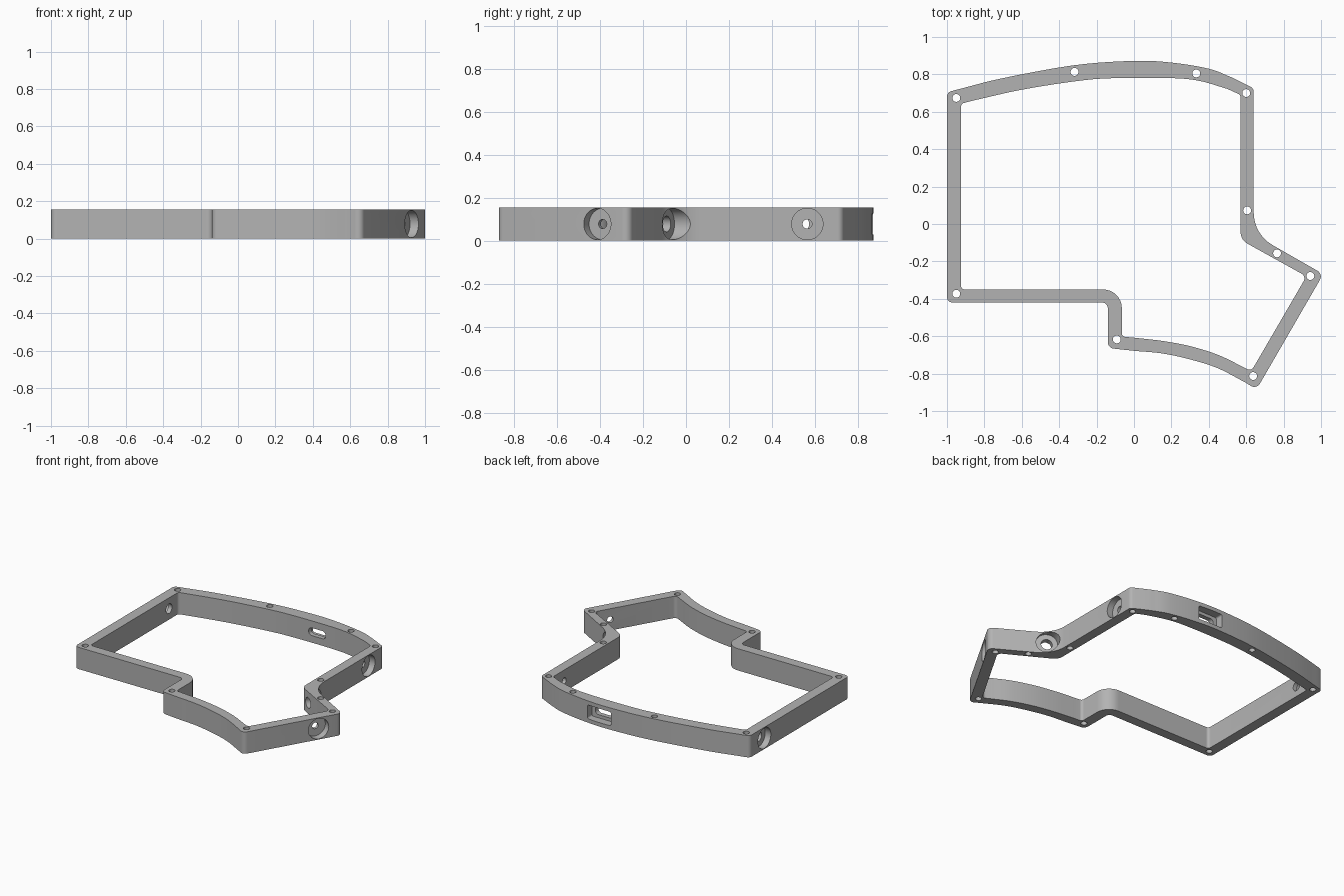
import bpy, bmesh, math
from mathutils import Vector, Matrix

cube = bpy.data.objects.get("Cube")
if cube:
    bpy.data.objects.remove(cube)

HEIGHT = 0.156
MID = HEIGHT / 2

grey = bpy.data.materials.new("frame_grey")
grey.use_nodes = True
colour = (0.45, 0.45, 0.45, 1)
grey.diffuse_color = colour
grey.node_tree.nodes["Principled BSDF"].inputs["Base Color"].default_value = colour


def spline(points, steps=8):
    """Smooth curve through the points."""
    p = [Vector(q) for q in points]
    p = [2 * p[0] - p[1]] + p + [2 * p[-1] - p[-2]]
    out = []
    for a, b, c, d in zip(p, p[1:], p[2:], p[3:]):
        for i in range(steps):
            t = i / steps
            out.append((2*b + (c-a)*t + (2*a-5*b+4*c-d)*t*t + (3*b-a-3*c+d)*t**3) / 2)
    return out + [p[-2]]


def rounded(corners, steps=8):
    """Closed outline; a third value on a corner is its fillet radius."""
    out = []
    n = len(corners)
    for i, c in enumerate(corners):
        p = Vector(c[:2])
        r = c[2] if len(c) > 2 else 0
        if not r:
            out.append(p)
            continue
        a = Vector(corners[i - 1][:2]) - p
        b = Vector(corners[(i + 1) % n][:2]) - p
        half = a.angle(b) / 2
        t = min(r / math.tan(half), 0.9 * a.length, 0.9 * b.length)
        r = t * math.tan(half)
        a.normalize()
        b.normalize()
        centre = p + (a + b).normalized() * (r / math.sin(half))
        start, end = p + a * t - centre, p + b * t - centre
        sweep = start.angle_signed(end)
        for k in range(steps + 1):
            out.append(centre + Matrix.Rotation(-sweep * k / steps, 2) @ start)
    return out


def make(name, bm):
    bmesh.ops.recalc_face_normals(bm, faces=bm.faces)
    mesh = bpy.data.meshes.new(name)
    bm.to_mesh(mesh)
    bm.free()
    mesh.materials.append(grey)
    obj = bpy.data.objects.new(name, mesh)
    bpy.context.collection.objects.link(obj)
    return obj


def prism(name, outline, low, high, matrix=Matrix()):
    bm = bmesh.new()
    base = bm.faces.new([bm.verts.new((p[0], p[1], low)) for p in outline])
    top = bmesh.ops.extrude_face_region(bm, geom=[base])["geom"]
    verts = [v for v in top if isinstance(v, bmesh.types.BMVert)]
    bmesh.ops.translate(bm, verts=verts, vec=(0, 0, high - low))
    bmesh.ops.transform(bm, matrix=matrix, verts=bm.verts)
    return make(name, bm)


def rod(radius, low, high, matrix):
    ring = [(radius * math.cos(k * math.tau / 40), radius * math.sin(k * math.tau / 40))
            for k in range(40)]
    return prism("cutter", ring, low, high, matrix)


def cut(cutter):
    cutter.hide_render = True
    mod = frame.modifiers.new("cut", "BOOLEAN")
    mod.operation = "DIFFERENCE"
    mod.solver = "EXACT"
    mod.object = cutter
    bpy.ops.object.modifier_apply(modifier=mod.name)
    bpy.data.objects.remove(cutter)


# Outer wall outline, counter-clockwise from the front right corner
front_curve = spline([(0, -.678), (.15, -.692), (.3, -.724), (.45, -.772), (.6, -.85)])
back_curve = spline([(.52, .785), (.4, .83), (.2, .863), (0, .872), (-.318, .849), (-.7, .78), (-.94, .72)])
outer = rounded([(-1, -.42, .03), (-.14, -.42, .03), (-.14, -.663, .035)] + front_curve
                + [(.655, -.885, .035), (1.012, -.268, .035), (.64, -.055, .2), (.64, .725, .03)]
                + back_curve + [(-1, .704, .03)])

# Inner wall outline
front_inner = spline([(0, -.608), (.15, -.625), (.3, -.653), (.45, -.7), (.575, -.76)])
back_inner = spline([(.5, .722), (.35, .765), (.2, .78), (-.1, .78), (-.3, .765), (-.6, .718), (-.86, .66)])
inner = rounded([(-.925, -.35, .02), (-.065, -.35, .1), (-.065, -.602, .02)] + front_inner
                + [(.627, -.787, .025), (.922, -.28, .03), (.57, -.085, .07), (.57, .69, .02)]
                + back_inner + [(-.925, .643, .02)])

frame = prism("frame_wall", outer, 0, HEIGHT)
bpy.context.view_layer.objects.active = frame
frame.select_set(True)
cut(prism("cutter", inner, -.1, HEIGHT + .1))

# Vertical screw holes
for x, y in [(-.95, .674), (-.318, .813), (.333, .805), (.6, .7), (.605, .073), (.765, -.157),
             (.943, -.278), (.637, -.813), (-.092, -.617), (-.95, -.373)]:
    cut(rod(.021, -.1, HEIGHT + .1, Matrix.Translation((x, y, 0))))

# Round sockets in the side walls: floor centre, outward angle, hole radius
for x, y, angle, hole in [(.595, .565, 0, .022), (.884, -.388, -29.5, .022),
                          (.665, -.09, 60, .037), (-.955, .54, 180, .034)]:
    turn = Matrix.Rotation(math.radians(angle), 4, "Z") @ Matrix.Rotation(math.pi / 2, 4, "Y")
    place = Matrix.Translation((x, y, MID)) @ turn
    cut(rod(.073, 0, .2, place))
    cut(rod(hole, -.12, .1, place))

# Connector slot through the back wall, with a recess on its outside
upright = Matrix.Translation((.08, .815, MID)) @ Matrix.Rotation(-math.pi / 2, 4, "X")


def slot(width, height, radius):
    return rounded([(sx * width / 2, sy * height / 2, radius)
                    for sx, sy in ((-1, -1), (1, -1), (1, 1), (-1, 1))])


cut(prism("cutter", slot(.19, .1, .012), 0, .2, upright))
cut(prism("cutter", slot(.135, .055, .025), -.15, .1, upright))

bpy.ops.object.shade_smooth_by_angle(angle=math.radians(30))
